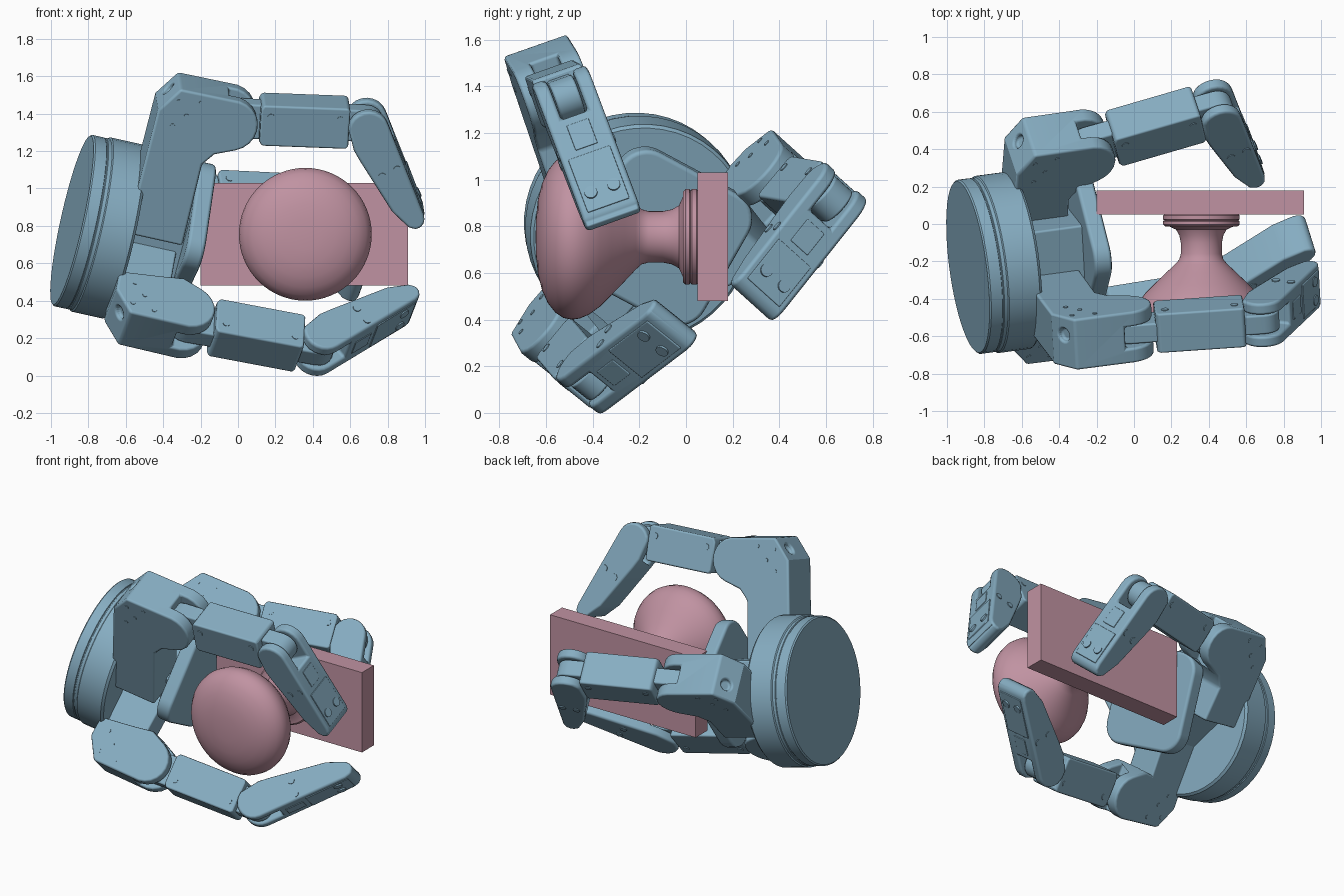
import bpy, bmesh
from math import sin, cos, pi, radians, atan2, hypot
from mathutils import Matrix, Vector

if "Cube" in bpy.data.objects:
    bpy.data.objects.remove(bpy.data.objects["Cube"])


def material(name, rgb):
    m = bpy.data.materials.new(name)
    m.diffuse_color = (*rgb, 1)
    m.use_nodes = True
    m.node_tree.nodes["Principled BSDF"].inputs["Base Color"].default_value = m.diffuse_color
    return m


BLUE = material("blue_metal", (0.24, 0.42, 0.54))
PINK = material("pink_handle", (0.53, 0.29, 0.36))
T, R = Matrix.Translation, Matrix.Rotation


def finish(name, bm, frame, mat, bevel=0.0, cutters=()):
    bmesh.ops.transform(bm, matrix=frame, verts=bm.verts)
    bmesh.ops.recalc_face_normals(bm, faces=bm.faces)
    me = bpy.data.meshes.new(name)
    bm.to_mesh(me)
    bm.free()
    ob = bpy.data.objects.new(name, me)
    bpy.context.collection.objects.link(ob)
    if mat:
        me.materials.append(mat)
        bpy.ops.object.select_all(action='DESELECT')
        ob.select_set(True)
        bpy.context.view_layer.objects.active = ob
        bpy.ops.object.shade_smooth_by_angle(angle=radians(32))
    else:                                   # cutter
        ob.hide_render = True
        ob.hide_viewport = True
    for c in cutters:
        b = ob.modifiers.new("cut", 'BOOLEAN')
        b.operation, b.object, b.solver = 'DIFFERENCE', c, 'EXACT'
    if bevel:
        b = ob.modifiers.new("bevel", 'BEVEL')
        b.width, b.segments, b.limit_method = bevel, 2, 'ANGLE'
        b.angle_limit = radians(35)
        b.harden_normals = True
    return ob


def prism(name, pts, z0, z1, frame, mat=BLUE, bevel=0.012, cutters=()):
    """Extrude a flat outline along the frame's z axis."""
    bm = bmesh.new()
    lo = [bm.verts.new((x, y, z0)) for x, y in pts]
    hi = [bm.verts.new((x, y, z1)) for x, y in pts]
    bm.faces.new(lo)
    bm.faces.new(hi)
    n = len(pts)
    for i in range(n):
        j = (i + 1) % n
        bm.faces.new((lo[i], lo[j], hi[j], hi[i]))
    return finish(name, bm, frame, mat, bevel, cutters)


def lathe(name, prof, frame, mat=BLUE, steps=48):
    """Revolve (radius, height) points around the frame's z axis."""
    bm = bmesh.new()
    vs = [bm.verts.new((r, 0, h)) for r, h in prof]
    es = [bm.edges.new(p) for p in zip(vs, vs[1:])]
    bmesh.ops.spin(bm, geom=vs + es, cent=(0, 0, 0), axis=(0, 0, 1), dvec=(0, 0, 0),
                   angle=2 * pi, steps=steps)
    bmesh.ops.remove_doubles(bm, verts=bm.verts, dist=1e-5)
    return finish(name, bm, frame, mat)


def disc(name, r, h0, h1, frame, mat=BLUE, steps=20):
    return lathe(name, [(0, h0), (r, h0), (r, h1), (0, h1)], frame, mat, steps)


def arc(cx, cy, r, a0, a1, n=9):
    return [(cx + r * cos(radians(a0 + (a1 - a0) * i / n)),
             cy + r * sin(radians(a0 + (a1 - a0) * i / n))) for i in range(n + 1)]


def rect(x0, x1, y0, y1):
    return [(x0, y0), (x1, y0), (x1, y1), (x0, y1)]


def basis(x, y, z, o):
    m = Matrix((x, y, z)).transposed().to_4x4()
    m.translation = o
    return m


# Hand axis and centre of the back face
D = Vector((0.968, 0.13, -0.215)).normalized()
C0 = Vector((-0.9, -0.23, 0.83))


def radial(deg):
    """Outward direction square to the hand axis, and the width direction."""
    u = Vector((0, cos(radians(deg)), sin(radians(deg))))
    u.x = -(u.y * D.y + u.z * D.z) / D.x
    u.normalize()
    return u, u.cross(D)


# Wrist drum, column and palm pad
U, W = radial(108.7)
hand = basis(W, U, D, C0 + Vector((0.012, 0, 0)))
lathe("wrist_drum", [(0, 0), (.462, 0), (.47, .008), (.47, .07), (.465, .073), (.465, .078), (.47, .081),
                     (.47, .10), (.478, .106), (.478, .275), (.465, .29), (0, .29)], hand)
prism("palm_column", rect(-.17, .22, -.17, .20), .27, .62, hand)
palm = hand @ T((.06, .05, 0)) @ R(radians(42), 4, 'Z')
k, c = .19, .13
pad = arc(k, k, c, 0, 90) + arc(-k, k, c, 90, 180) + arc(-k, -k, c, 180, 270) + arc(k, -k, c, 270, 360)
prism("palm_pad", pad, .59, .69, palm, bevel=.02)


# Fingers: hood with leg, middle link, fingertip link
def finger(tag, deg, t, j1, j2, tip, leg=(-.145, .145)):
    u, w = radial(deg)
    F = basis(D, u, w, C0 + w * t)
    jr = j1[1]

    # hood and leg
    slot = prism(tag + "_hood_slot", rect(.63, 1.0, jr - .3, jr + .3), -.06, .06, F, None, 0)
    hole = disc(tag + "_hood_hole", .036, -.03, .1,
                F @ T((.308, jr + .07, .04)) @ R(radians(147), 4, 'Z') @ R(pi / 2, 4, 'Y'), None)
    whole = leg == (-.145, .145)
    foot = [(.27, .10), (.58, .10), (.57, jr - .25)]
    outline = foot if whole else [(.27, jr - .13), (.50, jr - .16)]
    outline = outline + [(.62, jr - .18)] + arc(.665, jr, .145, -65, 85)
    outline += [(.353, jr + .14), (.263, jr)]
    prism(tag + "_hood", outline, -.145, .145, F, bevel=.018, cutters=(slot, hole))
    if not whole:
        prism(tag + "_leg", foot + [(.56, jr - .05), (.27, jr - .05)], *leg, F)
    for side in (-1, 1):
        for s, r in ((.36, .07), (.42, .0), (.36, -.07), (.48, .09)):
            disc(tag + "_hood_screw", .013, -.004, .0035,
                 F @ T((s, jr + r, side * .145)) @ R(0 if side > 0 else pi, 4, 'X'), steps=12)

    # middle link with a thin tongue at each end
    dx, dy = j2[0] - j1[0], j2[1] - j1[1]
    L = hypot(dx, dy)
    M = F @ T((*j1, 0)) @ R(atan2(dy, dx), 4, 'Z')
    prism(tag + "_tongue", arc(0, 0, .10, 90, 270) + arc(L, 0, .088, -90, 90),
          -.055, .055, M)
    body = [(.15, -.115), (L - .11, -.115), (L - .10, -.10), (L - .10, .10),
            (L - .11, .115), (.15, .115), (.135, .09), (.135, -.09)]
    prism(tag + "_middle_link", body, -.112, .112, M)
    for side in (-1, 1):
        for x in (.19, L - .15):
            disc(tag + "_link_screw", .02, -.004, .004,
                 M @ T((x, .05, side * .112)) @ R(0 if side > 0 else pi, 4, 'X'), steps=12)

    # fingertip link, forked at the knuckle
    dx, dy = tip[0] - j2[0], tip[1] - j2[1]
    L = hypot(dx, dy)
    N = F @ T((*j2, 0)) @ R(atan2(dy, dx), 4, 'Z')
    fork = prism(tag + "_tip_slot", rect(-.2, .13, -.2, .2), -.06, .06, N, None, 0)
    shape = arc(.005, 0, .11, 85, 235)
    shape += [(.07, -.118), (.14, -.115), (L - .15, -.085), (L - .03, -.045), (L, -.015), (L, .02),
              (L - .02, .048), (L - .06, .06)]
    prism(tag + "_tip", shape, -.125, .125, N, bevel=.025, cutters=(fork,))
    slope = (.11 - .06) / (L - .06)
    top = lambda x: .11 - slope * x
    a, b = .32, L - .05
    prism(tag + "_tip_cover", [(a, top(a) - .03), (b, top(b) - .03), (b, top(b) + .004), (a, top(a) + .007)],
          -.095, .095, N, bevel=.004)
    prism(tag + "_tip_rib", [(.17, .05), (.29, .05), (.29, top(.29) + .005), (.17, top(.17) + .005)],
          -.05, .05, N, bevel=.004)
    for side in (-1, 1):
        disc(tag + "_cover_screw", .028, -.01, .012,
             N @ T((L - .13, top(L - .13), side * .052)) @ R(-pi / 2, 4, 'X'))
        for y in (-.045, .045):
            disc(tag + "_side_screw", .022, -.006, .005,
                 N @ T((.27, y, side * .125)) @ R(0 if side > 0 else pi, 4, 'X'))


finger("upper_finger", 108.7, -.175, (.69, .82), (1.39, .955), (1.79, .475))
finger("rear_finger", 47, .23, (.69, .575), (1.39, .735), (1.63, .195))
finger("lower_finger", 230, .03, (.69, .545), (1.41, .515), (1.89, .06), leg=(-.145, .07))

# Door knob and its mounting plate
lathe("knob", [(0, .055), (.195, .055), (.205, .045), (.205, .025), (.198, .02), (.205, .014),
               (.205, -.002), (.195, -.012), (.17, -.014), (.135, -.03), (.118, -.06), (.11, -.10),
               (.11, -.16), (.118, -.19), (.14, -.215), (.19, -.262), (.25, -.32), (.30, -.37),
               (.333, -.415), (.35, -.455), (.355, -.49), (.348, -.525), (.325, -.56), (.285, -.592),
               (.23, -.617), (.16, -.635), (.08, -.643), (0, -.645)],
      T((.36, 0, .755)) @ R(-pi / 2, 4, 'X'), PINK, 64)
prism("door_plate", rect(-.2, .91, .05, .18), .48, 1.03, Matrix.Identity(4), PINK, 0)
